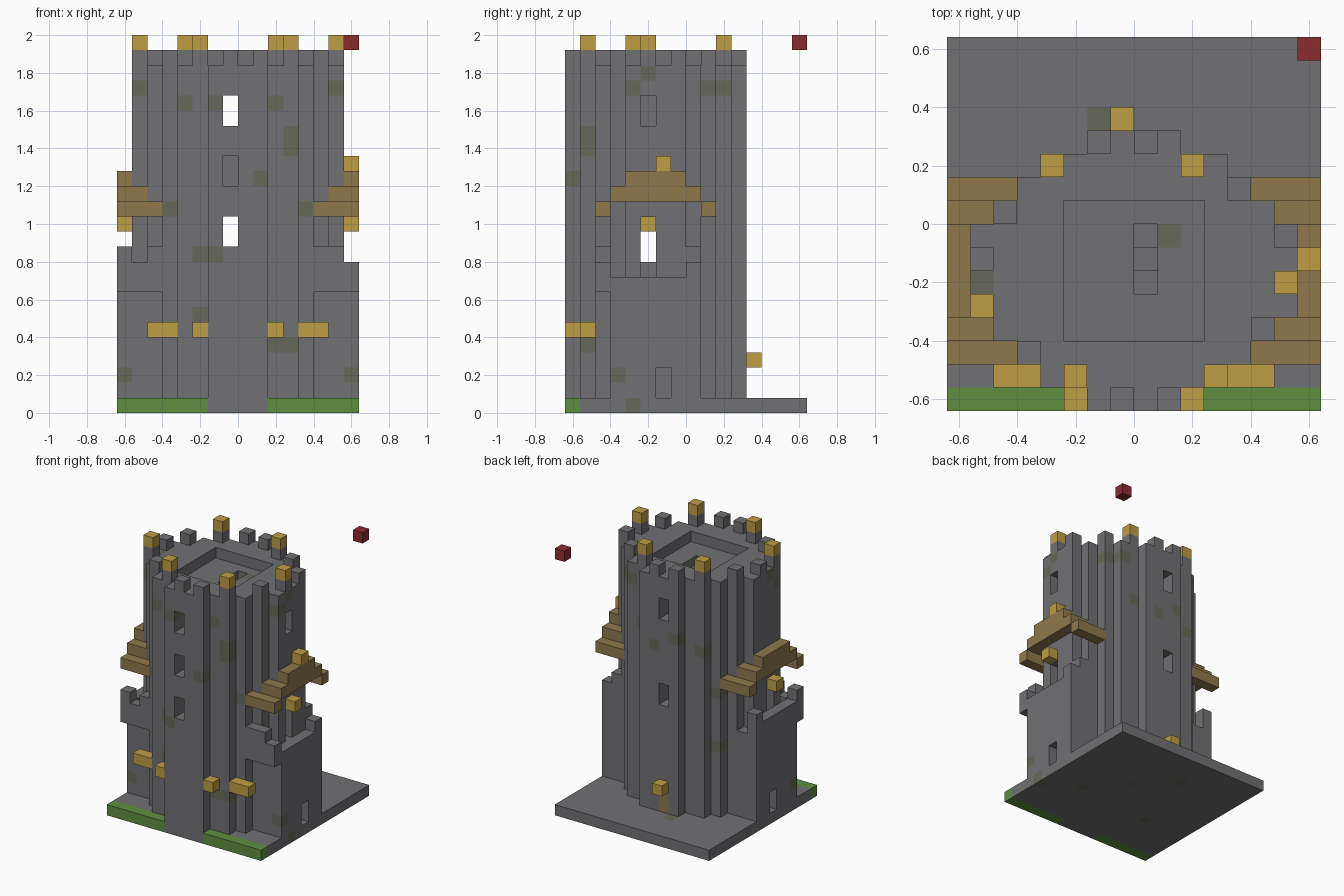
import bpy
import bmesh
from mathutils import Vector

UNIT = 0.08      # edge of one block
SPAN = 16        # blocks along the base

default_cube = bpy.data.objects.get("Cube")
if default_cube:
    bpy.data.objects.remove(default_cube, do_unlink=True)


def make_material(name, colour):
    mat = bpy.data.materials.new(name)
    mat.use_nodes = True
    rgba = (*colour, 1)
    mat.diffuse_color = rgba
    mat.node_tree.nodes["Principled BSDF"].inputs["Base Color"].default_value = rgba
    return mat


stone = make_material("stone grey", (.165, .16, .173))
moss = make_material("mossy stone", (.135, .14, .1))
wood = make_material("wood brown", (.275, .19, .074))
gold = make_material("lantern gold", (.52, .34, .06))
grass = make_material("grass green", (.114, .275, .053))
red = make_material("marker red", (.26, .025, .03))


def box(xs, ys, zs):
    """Set of block cells; each argument is an index or a (first, last) pair."""
    spans = [(a, a) if isinstance(a, int) else a for a in (xs, ys, zs)]
    rx, ry, rz = [range(a, b + 1) for a, b in spans]
    return {(x, y, z) for x in rx for y in ry for z in rz}


def mirrored(cells):
    return {(SPAN - 1 - x, y, z) for x, y, z in cells}


def build(name, cells, mat, patches=(), patch_mat=None):
    """Skin a set of blocks with its outer faces only."""
    bm = bmesh.new()
    corners = {}

    def corner(p):
        key = tuple(p)
        if key not in corners:
            corners[key] = bm.verts.new(((p[0] - SPAN / 2) * UNIT,
                                         (p[1] - SPAN / 2) * UNIT, p[2] * UNIT))
        return corners[key]

    for cell in sorted(cells):
        for axis in range(3):
            u, v = Vector((0, 0, 0)), Vector((0, 0, 0))
            u[(axis + 1) % 3] = 1
            v[(axis + 2) % 3] = 1
            for side in (0, 1):
                near = list(cell)
                near[axis] += 2 * side - 1
                if tuple(near) in cells:
                    continue
                o = Vector(cell)
                o[axis] += side
                ring = [o, o + u, o + u + v, o + v]
                if not side:
                    ring.reverse()
                face = bm.faces.new([corner([round(c) for c in p]) for p in ring])
                face.material_index = int(cell in patches)
    mesh = bpy.data.meshes.new(name)
    bm.to_mesh(mesh)
    bm.free()
    mesh.materials.append(mat)
    if patch_mat:
        mesh.materials.append(patch_mat)
    obj = bpy.data.objects.new(name, mesh)
    bpy.context.collection.objects.link(obj)
    return obj


# Round plan: half width of each row from front to back
half = [2, 4, 5, 6, 7, 7]
half += half[::-1]
plan = {(x, y) for y, h in enumerate(half) for x in range(8 - h, 8 + h)}

# Mossy blocks
front_row = {x: min(y for a, y in plan if a == x) for x, _ in plan}
front_moss = [(1, 21), (4, 20), (6, 20), (10, 20), (11, 17), (11, 18), (9, 15),
              (3, 13), (12, 13), (5, 10), (6, 10), (5, 6), (10, 4), (11, 4)]
mossy = {(x, front_row[x], z) for x, z in front_moss}
mossy |= {(14, 4, 21), (14, 5, 22), (11, 10, 21), (1, 5, 22), (9, 7, 21),
          (6, 11, 17), (8, 11, 16), (3, 9, 7), (10, 10, 17), (4, 10, 16),
          (3, 9, 12), (12, 9, 21), (0, 3, 2), (15, 3, 2), (15, 4, 0),
          (4, 5, 0), (9, 9, 0), (12, 6, 0), (6, 12, 0)}

# Base slab with two grass strips
strip = box((0, 5), 0, 0)
lawn = strip | mirrored(strip)
build("base_slab", box((0, 15), (0, 15), 0) - lawn, stone, mossy, moss)
build("grass_strips", lawn, grass)

# Tower shaft, hollow below a sunken roof floor
tower = {(x, y, z) for x, y in plan for z in range(1, 23)}
tower -= box((5, 10), (3, 8), (1, 20))
tower -= box((5, 10), (3, 8), 22)
tower -= box(8, (5, 7), 21)
# Windows: front and back, then sides
for low in (11, 19):
    tower -= box(7, (0, 11), (low, low + 1))
tower -= box(7, (0, 2), (15, 16))
tower -= box((0, 15), 5, (9, 11))
tower -= box((11, 15), 5, (19, 20))
back_door = box(7, 11, (1, 2))
tower -= back_door
build("tower", tower, stone, mossy, moss)
build("back_door", back_door, wood)

# Stair under the roof hatch
build("hatch_stair", {(8, 7 - n, 20 - n) for n in range(3)}, stone)

# Battlements: every other block around the rim, found by walking the outline
right_rim = []
for y, h in enumerate(half):
    row = range(8, 8 + h)
    if y < 6:
        start = 8 + (half[y - 1] if y else 0)
        right_rim += [(x, y) for x in row if x >= min(start, 7 + h)]
    else:
        start = 8 + (half[y + 1] if y < 11 else 0)
        right_rim += [(x, y) for x in reversed(row) if x >= min(start, 7 + h)]
left_rim = [(SPAN - 1 - x, y) for x, y in reversed(right_rim)]
rim = right_rim + left_rim
merlons = {(x, y, 23) for x, y in rim[1::2]}
build("battlements", merlons, stone)

# Lanterns on the battlements
top_spots = [(5, 1), (11, 1), (14, 5), (10, 10), (4, 10), (1, 4)]
build("battlement_lanterns", {(x, y, 24) for x, y in top_spots}, gold)

# Side wings with low doorways and an overhanging front parapet
wing = box((14, 15), (3, 8), (1, 8)) - box((14, 15), 6, (1, 2))
parapet = box((13, 15), 2, (8, 9))
right_wing = wing | parapet | box((13, 14), 2, 10) | box(15, 8, 9) | box(14, 8, (9, 10))
left_wing = mirrored(wing | parapet) | box(0, 2, 10) | box(2, 2, 10)
left_wing |= box(0, (3, 8), 9) | box(0, 8, 10)
build("right_wing", right_wing - tower, stone, mossy, moss)
build("left_wing", left_wing - tower, stone, mossy, moss)

# Stepped wooden canopies over the side windows
canopy = box(15, (3, 8), 14) | box(15, (4, 7), 15)
for y in (3, 8):
    canopy |= box((14, 15), y, 14)
for y in (2, 9):
    canopy |= box((13, 15), y, 13)
build("right_canopy", canopy, wood)
build("left_canopy", mirrored(canopy), wood)

# Lanterns on the walls
front_lanterns = box((2, 3), 1, 5) | box(5, 0, 5)
build("front_lanterns", front_lanterns | mirrored(front_lanterns), gold)
side_lantern = box(15, 5, 12)
build("side_lanterns", side_lantern | mirrored(side_lantern), gold)
build("canopy_lantern", box(15, 6, 16), gold)
build("back_lantern", box(7, 12, 3), gold)

# Floating corner marker
build("corner_marker", box(15, 15, 24), red)
